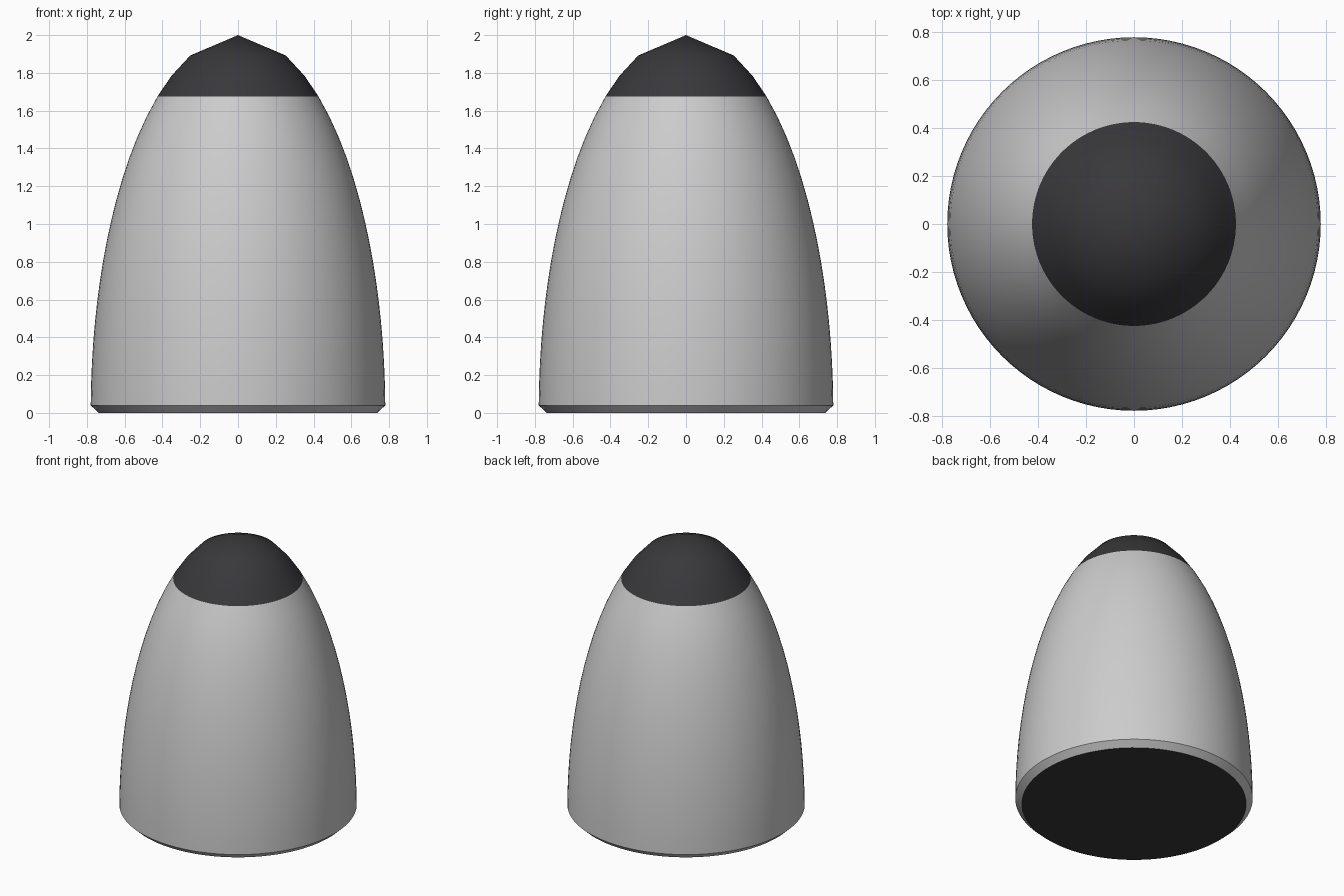
import bpy, bmesh, math

if "Cube" in bpy.data.objects:
    bpy.data.objects.remove(bpy.data.objects["Cube"])

SEGMENTS = 96
R, H = 0.78, 2.0


def shell_radius(z):
    return R * math.sqrt(max(0.0, 1 - (z / H) ** 2))


def lathe(name, profile, material=None):
    """Spin a (radius, z) profile around the z axis."""
    bm = bmesh.new()
    verts = [bm.verts.new((r, 0, z)) for r, z in profile]
    edges = [bm.edges.new(pair) for pair in zip(verts, verts[1:])]
    bmesh.ops.spin(bm, geom=verts + edges, cent=(0, 0, 0), axis=(0, 0, 1),
                   angle=math.tau, steps=SEGMENTS, use_duplicate=False)
    bmesh.ops.remove_doubles(bm, verts=bm.verts, dist=1e-5)
    bmesh.ops.recalc_face_normals(bm, faces=bm.faces)
    # Normals point away from the middle of the model
    flip = [f for f in bm.faces
            if f.normal.dot(f.calc_center_median()) - f.normal.z * 0.5 < 0]
    bmesh.ops.reverse_faces(bm, faces=flip)
    mesh = bpy.data.meshes.new(name)
    bm.to_mesh(mesh)
    bm.free()
    obj = bpy.data.objects.new(name, mesh)
    bpy.context.collection.objects.link(obj)
    if material:
        mesh.materials.append(material)
    bpy.ops.object.select_all(action='DESELECT')
    obj.select_set(True)
    bpy.context.view_layer.objects.active = obj
    bpy.ops.object.shade_smooth_by_angle(angle=math.radians(32))
    return obj


dark = bpy.data.materials.new("dark_coating")
dark.diffuse_color = (0.04, 0.04, 0.045, 1)
dark.use_nodes = True
dark.node_tree.nodes["Principled BSDF"].inputs["Base Color"].default_value = dark.diffuse_color

# Main shell with the chamfered lower rim
z0, z1, n = 0.04, 1.676, 15
shell_z = [z0 + (z1 - z0) * i / n for i in range(n + 1)]
lathe("shell", [(0.737, 0)] + [(shell_radius(z), z) for z in shell_z])

# Dark nose cap ending in a blunt cone
lathe("nose_cap", [(shell_radius(z), z) for z in (z1, 1.784, 1.892, H)], dark)

# Dark flat underside
lathe("base_plate", [(0.737, 0), (0, 0)], dark)
